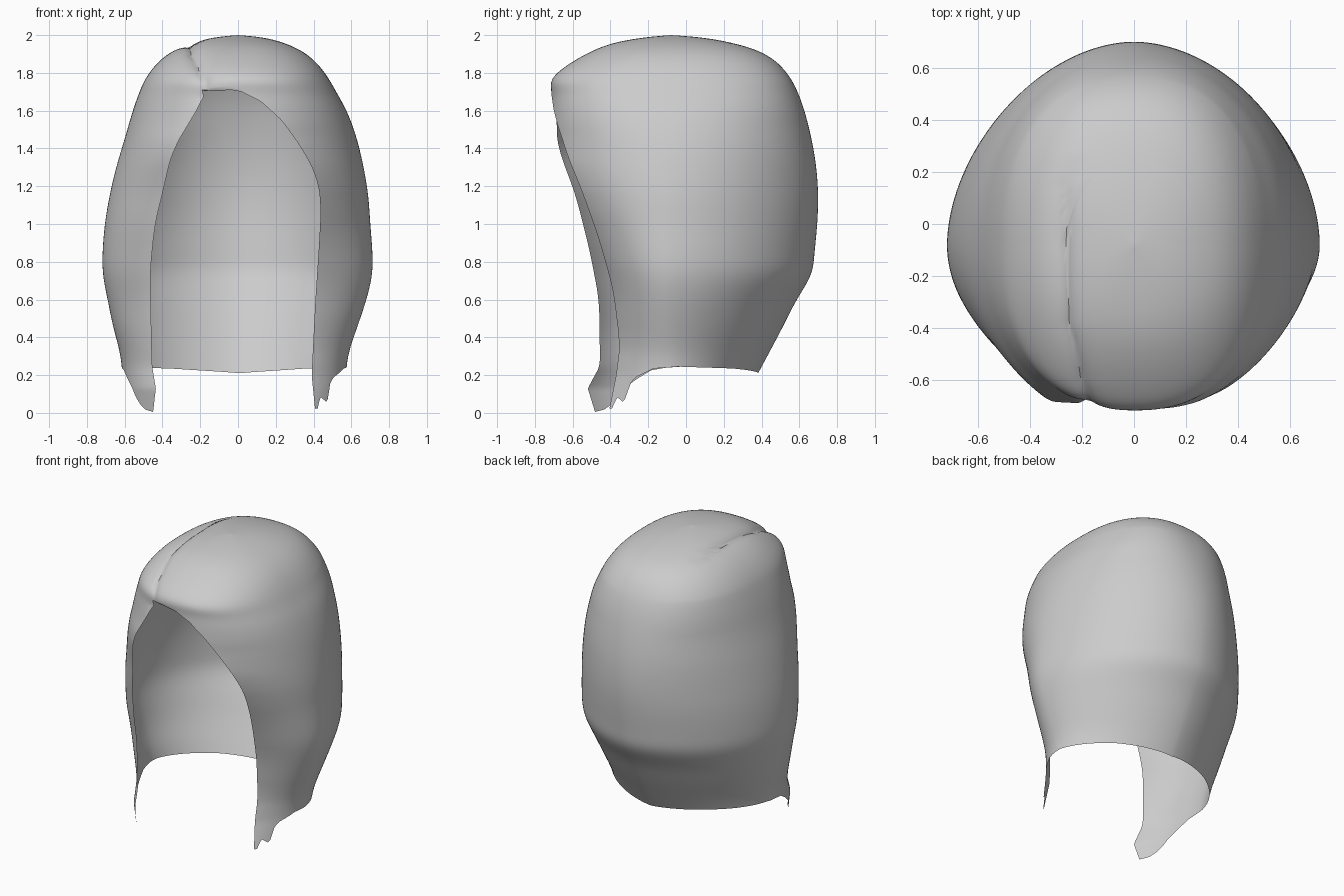
import bpy, bmesh, math
from mathutils import Vector

if "Cube" in bpy.data.objects:
    bpy.data.objects.remove(bpy.data.objects["Cube"])

# Horizontal sections from crown to tips: z, left width, right width, front y, back y
SECTIONS = [
    (2.00, .00, .00, -.08, -.08), (1.988, .13, .13, -.22, .08),
    (1.96, .25, .24, -.38, .24), (1.915, .35, .34, -.50, .39),
    (1.85, .43, .42, -.615, .49), (1.77, .49, .48, -.715, .555),
    (1.69, .525, .525, -.71, .595), (1.59, .56, .58, -.725, .63),
    (1.45, .60, .63, -.75, .665), (1.30, .645, .665, -.73, .69),
    (1.15, .68, .69, -.68, .70), (1.00, .705, .70, -.60, .695),
    (.85, .717, .712, -.56, .68), (.73, .715, .71, -.53, .665),
    (.60, .69, .68, -.49, .585), (.45, .66, .63, -.47, .51),
    (.30, .62, .58, -.52, .43), (.15, .61, .57, -.63, .35),
    (.00, .60, .56, -.68, .27)]
MID = -.08              # y of the crown
# Face opening: z and x of each edge, then z and y of each edge
LEFT_X = [(0, -.45), (.13, -.435), (.25, -.455), (.75, -.465), (1, -.44),
          (1.2, -.39), (1.3, -.37), (1.4, -.34), (1.6, -.22), (1.69, -.18),
          (1.8, -.215), (1.95, -.25), (2, -.25)]
RIGHT_X = [(0, .41), (.2, .39), (.4, .40), (.6, .41), (.9, .43), (1.1, .44),
           (1.25, .42), (1.4, .34), (1.55, .23), (1.65, .12), (1.70, .02),
           (1.715, -.06), (1.722, -.19)]
LEFT_Y = [(0, -.48), (.13, -.52), (.25, -.455), (.6, -.46), (.86, -.51),
          (1.1, -.57), (1.2, -.60), (1.35, -.66), (1.45, -.685), (1.7, -.69)]
RIGHT_Y = [(0, -.41), (.2, -.37), (.36, -.35), (.65, -.385), (.92, -.46),
           (1.2, -.56), (1.35, -.625), (1.5, -.67), (1.7, -.70)]
# Hem height by angle from the front, in degrees (negative is left)
HEM = [(-180, .21), (-140, .235), (-100, .245), (-88, .24), (-80, .225),
       (-74, .18), (-70, .14), (-65, .09), (-60, .05), (-55, .02), (-46, .0),
       (46, .03), (49, .02), (52, .09), (58, .06), (62, .16), (66, .19),
       (80, .235), (100, .245), (140, .235), (180, .21)]
# Parting line on top: y and x
PARTING = [(-.70, -.17), (-.62, -.20), (-.4, -.25), (.15, -.265), (.26, -.22)]
# Fullness of the section behind the crown, by height
BACK_FULL = [(.2, 1.65), (.7, 1.82), (1.2, 1.88), (1.5, 2.05), (1.75, 2.35)]

COLS, STEPS = 180, 8
LAST = len(SECTIONS) - 1
HEM_START = 14          # section from which rows stretch down to the hem
FRINGE = .93            # columns past this fraction only fill the fringe


def lookup(table, t):
    if t <= table[0][0]:
        return table[0][1]
    for (t0, v0), (t1, v1) in zip(table, table[1:]):
        if t <= t1:
            return v0 + (v1 - v0) * (t - t0) / (t1 - t0)
    return table[-1][1]


def soft_lookup(table, t):
    r = max(0, min(.08, (t - .15) * .3, (1.6 - t) * .4))
    return sum(lookup(table, t + r * k / 3) for k in range(-3, 4)) / 7


def spline(u):
    i = min(int(u), LAST - 1)
    t = u - i
    a, b, c, d = (SECTIONS[max(0, min(LAST, i + k))] for k in (-1, 0, 1, 2))
    return [.5 * (2 * q + (r - p) * t + (2 * p - 5 * q + 4 * r - s) * t * t
                  + (3 * q - p - 3 * r + s) * t ** 3)
            for p, q, r, s in zip(a, b, c, d)]


# Profile samples, relaxed so that the shell has no rings
samples = [spline(i / STEPS) for i in range(LAST * STEPS + 1)]
for _ in range(16):
    samples = [samples[0]] + [
        [(p + 2 * q + r) / 4 for p, q, r in zip(a, b, c)]
        for a, b, c in zip(samples, samples[1:], samples[2:])] + [samples[-1]]


def section(u):
    i = min(int(u * STEPS), LAST * STEPS - 1)
    t = u * STEPS - i
    return [p + (q - p) * t for p, q in zip(samples[i], samples[i + 1])]


def squareness(z):
    t = max(0, min(1, (z - 1.3) / .45))
    return 2 + .35 * t * t * (3 - 2 * t)


def spow(v, e):
    return math.copysign(abs(v) ** e, v)


def edge_angles(sec):
    z, wl, wr = sec[:3]
    n = squareness(z)

    def angle(x):
        r = x / max(wl if x < 0 else wr, .001)
        return math.asin(max(-1, min(1, spow(r, n / 2))))
    left = angle(soft_lookup(LEFT_X, z))
    return left, angle(soft_lookup(RIGHT_X, z)) if z < 1.72 else left


def column_angle(sec, f):
    """From the left edge round the back to the right edge, then the fringe."""
    left, right = edge_angles(sec)
    base = max(right, .05) - 2 * math.pi
    if f <= FRINGE:
        return left + (base - left) * f / FRINGE
    return base + (right - 2 * math.pi - base) * (f - FRINGE) / (1 - FRINGE)


def surface_point(u, f):
    sec = section(u)
    a = column_angle(sec, f)
    if u > HEM_START:
        deg = (math.degrees(a) + 180) % 360 - 180
        u = HEM_START + (u - HEM_START) * (.6 - lookup(HEM, deg)) / .6
        sec = section(u)
        a = column_angle(sec, f)
    z, wl, wr, front, back = sec
    s, c = math.sin(a), math.cos(a)
    e = 2 / (squareness(z) if c > 0 else soft_lookup(BACK_FULL, z))
    x = spow(s, e) * (wl if s < 0 else wr)
    if c > 0:
        depth = MID - front
        t = max(0, min(1, (1.68 - z) / .25))
        blend = t * t * (3 - 2 * t)
        if blend:       # locks beside the face follow their own edges
            left, right = edge_angles(sec)
            edge, ys = (left, LEFT_Y) if s < 0 else (right, RIGHT_Y)
            lock = (MID - soft_lookup(ys, z)) / math.cos(edge) ** e
            depth += (lock - depth) * blend
        y = MID - depth * c ** e
    else:
        y = MID + (back - MID) * abs(c) ** e
    p = Vector((x, y, z))
    # groove of the parting
    if z > 1.6 and y < .27:
        d = abs(x - lookup(PARTING, y))
        fade = min(1, (.27 - y) / .3) * min(1, (z - 1.6) / .08)
        core = Vector((-.2, -.05, 1.2))
        p = core + (p - core) * (1 - .035 * fade * math.exp(-d / .035))
    return p


# Hair shell
bm = bmesh.new()
grid = [[bm.verts.new(surface_point(i / STEPS, j / COLS)) for j in range(COLS + 1)]
        for i in range(LAST * STEPS + 1)]
for r0, r1 in zip(grid, grid[1:]):
    for j in range(COLS):
        bm.faces.new((r0[j], r0[j + 1], r1[j + 1], r1[j]))
bmesh.ops.remove_doubles(bm, verts=bm.verts, dist=.0003)
mesh = bpy.data.meshes.new("hair_shell")
bm.to_mesh(mesh)
bm.free()

grey = bpy.data.materials.new("plain grey")
grey.diffuse_color = (.6, .6, .6, 1)
grey.use_nodes = True
grey.node_tree.nodes["Principled BSDF"].inputs["Base Color"].default_value = grey.diffuse_color
mesh.materials.append(grey)
hair = bpy.data.objects.new("hair_shell", mesh)
bpy.context.collection.objects.link(hair)
bpy.context.view_layer.objects.active = hair
hair.select_set(True)
bpy.ops.object.shade_smooth_by_angle(angle=math.radians(50))
